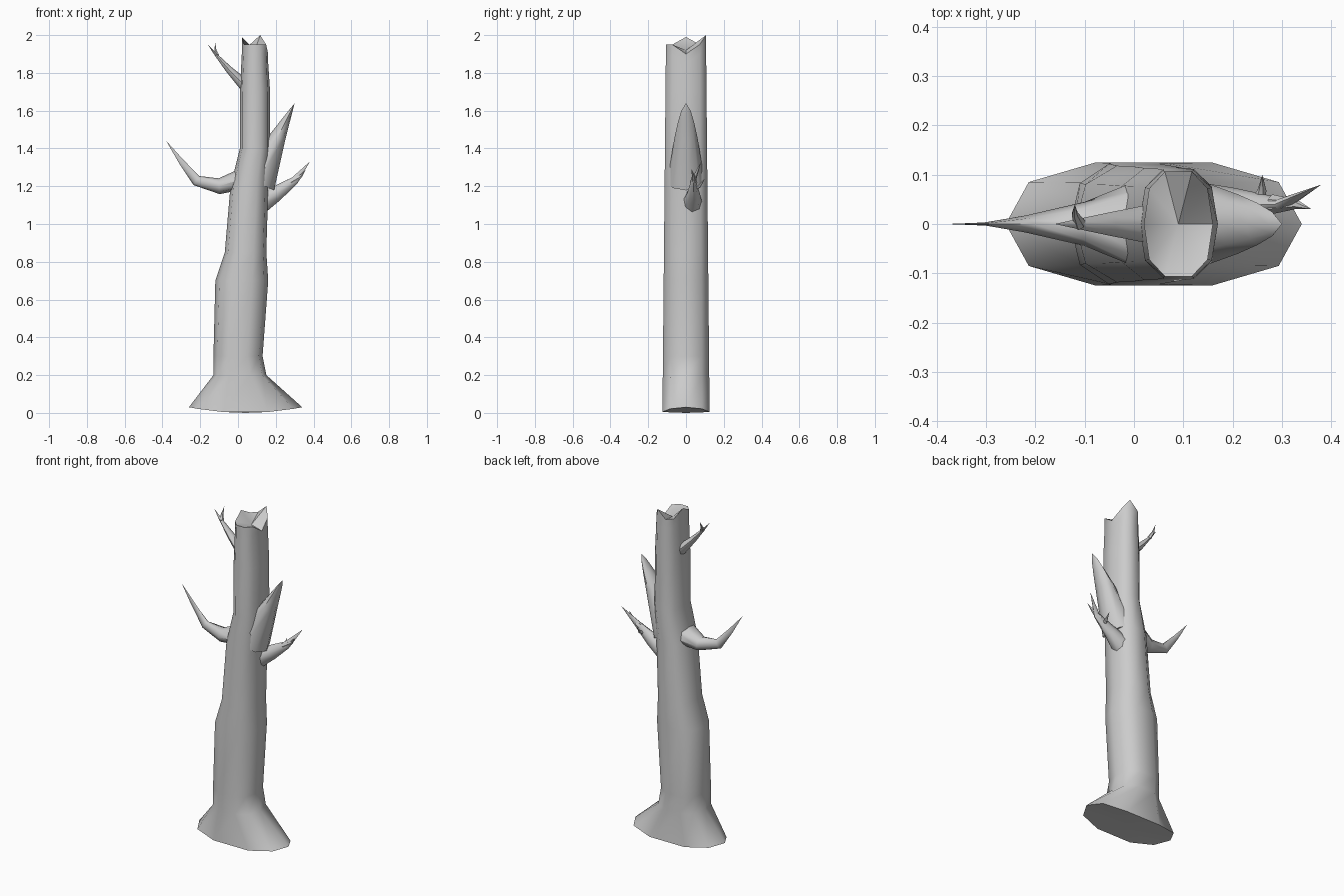
import bpy, bmesh, math
from mathutils import Vector

if "Cube" in bpy.data.objects:
    bpy.data.objects.remove(bpy.data.objects["Cube"])

bark = bpy.data.materials.new("grey_bark")
bark.use_nodes = True
bark.diffuse_color = (0.6, 0.6, 0.6, 1)
bark.node_tree.nodes["Principled BSDF"].inputs["Base Color"].default_value = bark.diffuse_color


def loft(name, rings, start_tip, end_tip):
    """Skin a list of point rings and close both ends with a fan to a tip."""
    bm = bmesh.new()
    loops = [[bm.verts.new(point) for point in ring] for ring in rings]
    count = len(loops[0])
    for lower, upper in zip(loops, loops[1:]):
        for i in range(count):
            j = (i + 1) % count
            bm.faces.new((lower[i], lower[j], upper[j], upper[i]))
    for loop, tip in ((loops[0], start_tip), (loops[-1], end_tip)):
        centre = bm.verts.new(tip)
        for i in range(count):
            bm.faces.new((loop[i], loop[(i + 1) % count], centre))
    bmesh.ops.recalc_face_normals(bm, faces=bm.faces)
    mesh = bpy.data.meshes.new(name)
    bm.to_mesh(mesh)
    bm.free()
    mesh.materials.append(bark)
    obj = bpy.data.objects.new(name, mesh)
    bpy.context.collection.objects.link(obj)
    bpy.ops.object.select_all(action="DESELECT")
    obj.select_set(True)
    bpy.context.view_layer.objects.active = obj
    bpy.ops.object.shade_smooth_by_angle(angle=math.radians(50))


def branch(name, path, width, thickness, power=1, sides=8):
    """Pointed branch along a path: thickness tapers evenly, width by a power."""
    points = [Vector(p) for p in path]
    steps = [(b - a).length for a, b in zip(points, points[1:])]
    rings = []
    for k, point in enumerate(points[:-1]):
        left = 1 - sum(steps[:k]) / sum(steps)
        along = (points[k + 1] - points[max(k - 1, 0)]).normalized()
        up = along.cross(Vector((0, 1, 0))).normalized()
        side = up.cross(along)
        angles = [math.tau * i / sides for i in range(sides)]
        rings.append([point + side * width * left ** power * math.cos(a)
                      + up * thickness * left * math.sin(a) for a in angles])
    loft(name, rings, points[0], points[-1])


def rounded(value):
    """Push a circle coordinate outwards for a boxier section."""
    return math.copysign(abs(value) ** 0.8, value)


# Trunk: flattened ten-sided section with a flared foot and a broken top
angles = [math.tau * i / 10 for i in range(10)]
section = [(rounded(math.cos(a)), rounded(math.sin(a))) for a in angles]


def trunk_ring(height, centre, half_width):
    depth = 0.13 - 0.01 * height
    return [Vector((centre + half_width * x, depth * y, height)) for x, y in section]


levels = [(0, 0.04, 0.3), (0.2, 0.01, 0.14), (0.3, 0, 0.13), (0.7, 0.02, 0.14),
          (0.85, 0.04, 0.11), (1.2, 0.06, 0.1), (1.4, 0.09, 0.08),
          (1.7, 0.09, 0.08), (1.9, 0.09, 0.07)]
rings = [trunk_ring(*level) for level in levels]
for point, (x, y) in zip(rings[0], section):
    point.z = 0.03 * x * x
rim = trunk_ring(1.95, 0.09, 0.07)
for corner, height in {0: 1.9, 2: 2, 5: 1.99}.items():
    rim[corner].z = height
# the lower ring ducks under the notch so the rim stays jagged
rings[-1][0].z = 1.85
loft("trunk", rings + [rim], (0.04, 0, 0), (0.09, 0, 1.92))

# Branches on the right side
branch("lower_right_branch",
       [(0.06, 0, 1.25), (-0.1, 0, 1.2), (-0.22, 0, 1.23), (-0.3, 0, 1.33), (-0.38, 0, 1.44)],
       width=0.11, thickness=0.06, power=2.5)
branch("upper_right_branch",
       [(0.06, 0, 1.71), (-0.05, 0, 1.82), (-0.12, 0, 1.9), (-0.16, 0, 1.95)],
       width=0.045, thickness=0.035)
branch("upper_right_twig", [(-0.11, 0, 1.89), (-0.12, 0.02, 1.92), (-0.12, 0.04, 1.96)],
       width=0.015, thickness=0.012, sides=6)

# Broad upright spike on the left side
branch("upper_left_branch",
       [(0.1, 0, 1.22), (0.21, 0, 1.46), (0.25, 0, 1.54), (0.28, 0, 1.6), (0.3, 0, 1.64)],
       width=0.1, thickness=0.1, power=0.6)

# Small forked branch on the left side
branch("lower_left_branch",
       [(0.1, 0.03, 1.1), (0.2, 0.04, 1.16), (0.3, 0.04, 1.23), (0.38, 0.08, 1.33)],
       width=0.06, thickness=0.06, power=1.5)
branch("lower_left_front_twig", [(0.28, 0.04, 1.22), (0.33, 0.04, 1.25), (0.36, 0.03, 1.29)],
       width=0.02, thickness=0.02, sides=6)
branch("lower_left_back_twig", [(0.25, 0.04, 1.19), (0.26, 0.07, 1.2), (0.26, 0.1, 1.24)],
       width=0.015, thickness=0.015, sides=6)
